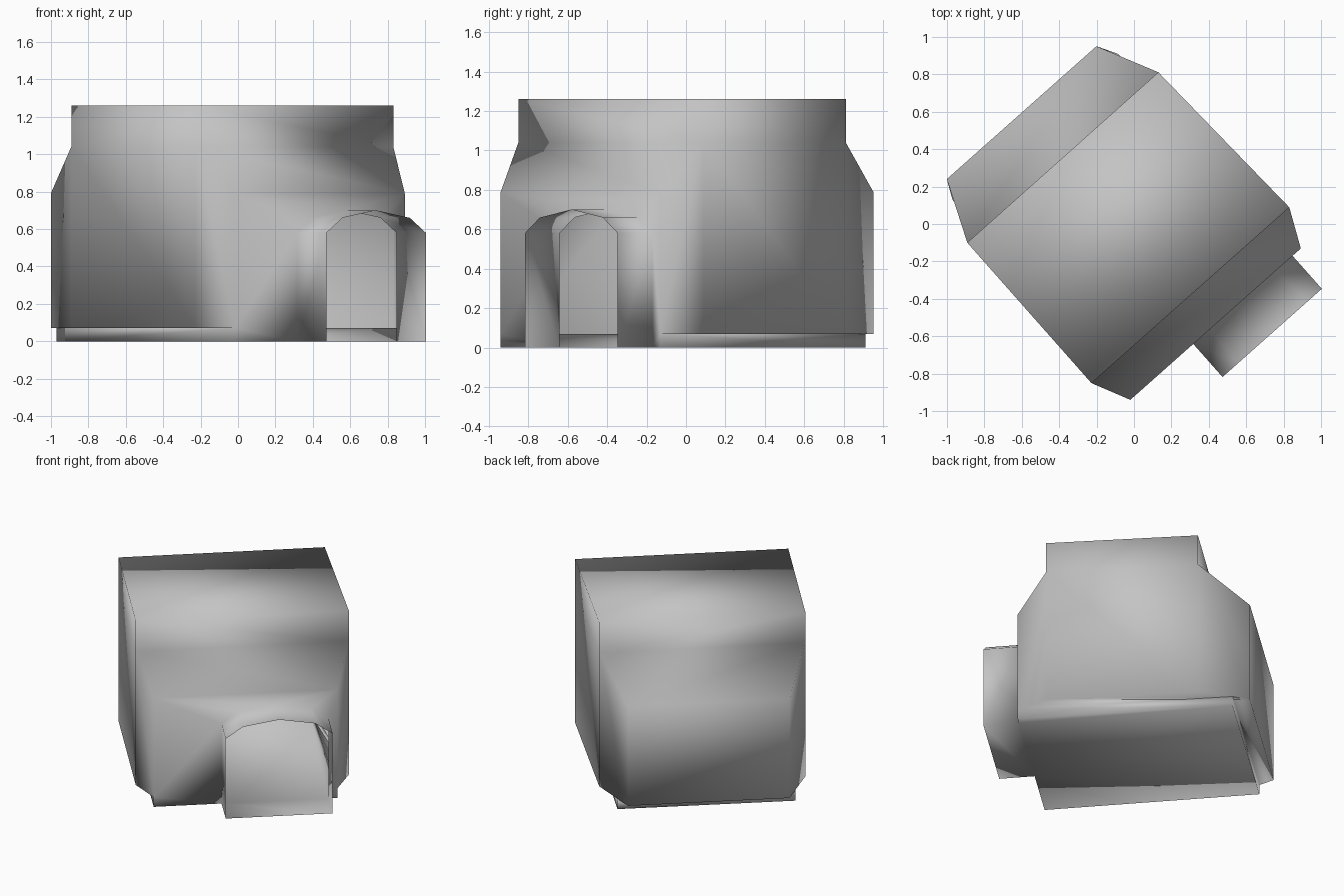
import bpy, bmesh, math

cube = bpy.data.objects.get("Cube")
if cube:
    bpy.data.objects.remove(cube, do_unlink=True)

grey = bpy.data.materials.new("plain grey")
grey.use_nodes = True
colour = (0.55, 0.55, 0.55, 1)
grey.diffuse_color = colour
grey.node_tree.nodes["Principled BSDF"].inputs["Base Color"].default_value = colour

# Heights
ROOF, EAVES, AISLE, BASE = 1.26, 1.04, 0.79, 0.07
FRONT, PORCH = -0.69, -0.926

# Plan corners before turning: nave, front aisle, back aisle, plinth back
plan = {
    "nave_fl": (-0.735, -0.485), "nave_fr": (0.68, -0.485),
    "nave_bl": (-0.733, 0.517), "nave_br": (0.636, 0.52),
    "front_l": (-0.639, FRONT), "front_r": (0.58, FRONT),
    "back_l": (-0.589, 0.844), "back_r": (0.481, 0.844),
    "plinth_l": (-0.64, 0.741), "plinth_r": (0.54, 0.737),
}

bm = bmesh.new()
verts = {}


def point(name, z):
    """Shared vertex above a plan corner."""
    if (name, z) not in verts:
        verts[name, z] = bm.verts.new((*plan[name], z))
    return verts[name, z]


def face(*corners):
    return bm.faces.new([point(*c) if isinstance(c, tuple) else c for c in corners])


# Roof slab
face(*[(n, ROOF) for n in ("nave_fl", "nave_fr", "nave_br", "nave_bl")])

# Upper nave walls and sloping aisle roofs, front and back
for nave, aisle in (("nave_f", "front_"), ("nave_b", "back_")):
    face((nave + "l", ROOF), (nave + "r", ROOF), (nave + "r", EAVES), (nave + "l", EAVES))
    face((nave + "l", EAVES), (nave + "r", EAVES), (aisle + "r", AISLE), (aisle + "l", AISLE))

# End walls, angled aisle ends, plinth ends and the ledge beneath them
for s in "lr":
    nf, nb, f, b, p = ("nave_f" + s, "nave_b" + s, "front_" + s, "back_" + s, "plinth_" + s)
    face((nf, ROOF), (nb, ROOF), (nb, EAVES), (nb, BASE), (nf, BASE), (nf, EAVES))
    face((nf, EAVES), (f, AISLE), (f, BASE), (nf, BASE))
    face((nb, EAVES), (b, AISLE), (b, BASE), (nb, BASE))
    face((f, BASE), (p, BASE), (p, 0), (f, 0))
    face((f, BASE), (nf, BASE), (nb, BASE), (b, BASE), (p, BASE))

# Back wall, back ledge and plinth back
face(*[("back_" + s, z) for s, z in (("l", AISLE), ("r", AISLE), ("r", BASE), ("l", BASE))])
face(("back_l", BASE), ("back_r", BASE), ("plinth_r", BASE), ("plinth_l", BASE))
face(("plinth_l", BASE), ("plinth_r", BASE), ("plinth_r", 0), ("plinth_l", 0))

# Arched doorway in the front wall, drawn out into an open porch
half = [(0.355, 0), (0.355, 0.58), (0.24, 0.66)]
arch = [(-x, z) for x, z in half] + [(0, 0.70)] + half[::-1]
door, mouth = [[bm.verts.new((x + 0.166, y, z)) for x, z in arch] for y in (FRONT, PORCH)]
for i in range(len(arch) - 1):
    face(door[i], door[i + 1], mouth[i + 1], mouth[i])
face(door[0], door[-1], mouth[-1], mouth[0])

# Front wall around the doorway, and the floor
face(("front_l", 0), *door, ("front_r", 0), ("front_r", BASE),
     ("front_r", AISLE), ("front_l", AISLE), ("front_l", BASE))
face(("front_l", 0), door[0], door[-1], ("front_r", 0), ("plinth_r", 0), ("plinth_l", 0))

bmesh.ops.recalc_face_normals(bm, faces=bm.faces)
bmesh.ops.triangulate(bm, faces=[f for f in bm.faces if len(f.verts) > 4])
for f in bm.faces:
    f.smooth = True

mesh = bpy.data.meshes.new("hall_with_porch")
bm.to_mesh(mesh)
bm.free()
mesh.materials.append(grey)
hall = bpy.data.objects.new("hall_with_porch", mesh)
hall.rotation_euler.z = math.radians(41.6)
bpy.context.collection.objects.link(hall)
